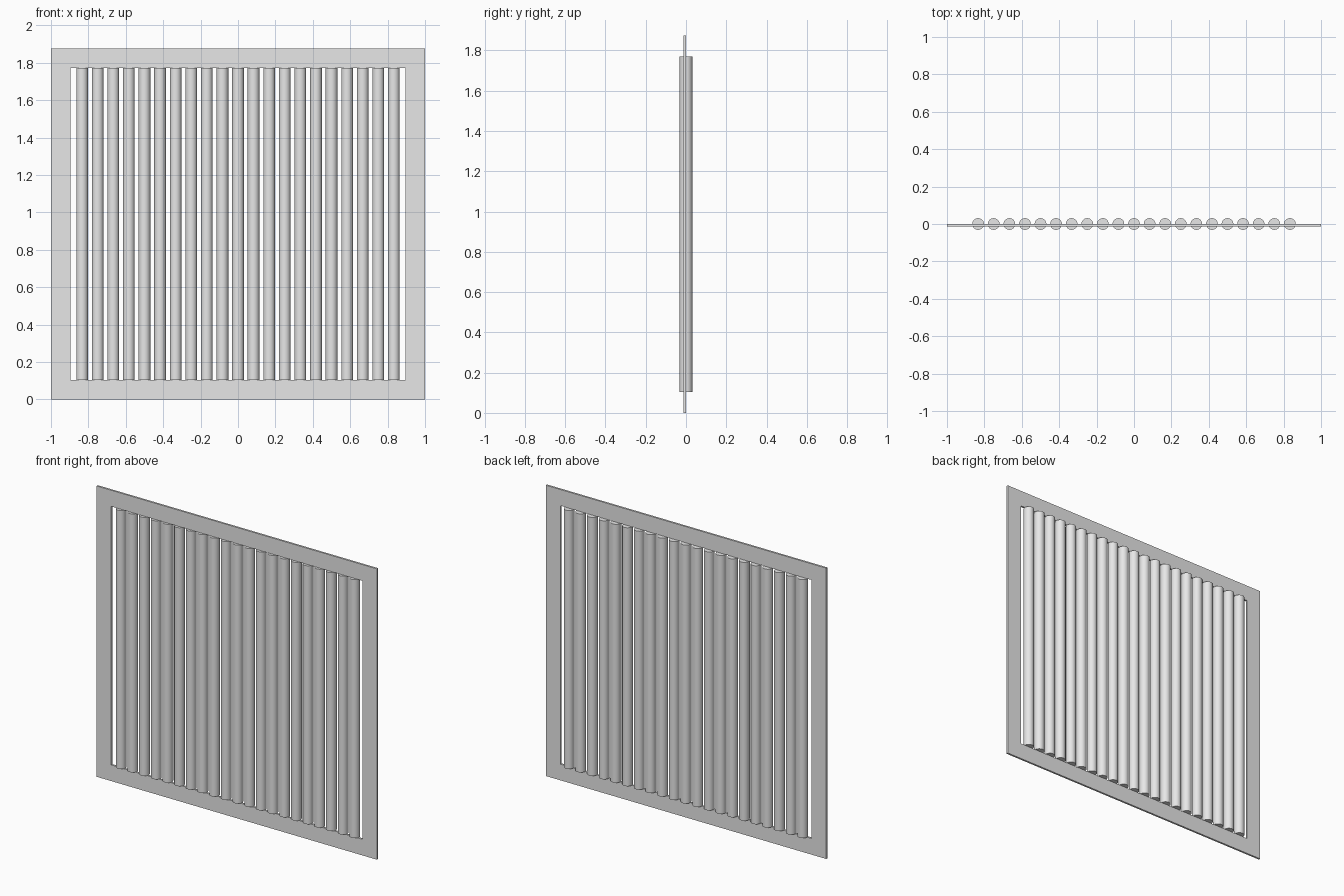
import bpy, bmesh, math

if "Cube" in bpy.data.objects:
    bpy.data.objects.remove(bpy.data.objects["Cube"], do_unlink=True)

PITCH = 2 / 24            # spacing between bars
HEIGHT = 22.5 * PITCH
BORDER = 1.25 * PITCH     # width of the flat frame
RADIUS = 0.375 * PITCH
THICK = 0.0125
BARS = 21

grey = bpy.data.materials.new("light_grey_metal")
grey.use_nodes = True
colour = (0.8, 0.8, 0.8, 1)
grey.diffuse_color = colour
grey.node_tree.nodes["Principled BSDF"].inputs["Base Color"].default_value = colour


def add_object(name, bm):
    mesh = bpy.data.meshes.new(name)
    bmesh.ops.recalc_face_normals(bm, faces=bm.faces)
    bm.to_mesh(mesh)
    bm.free()
    mesh.materials.append(grey)
    obj = bpy.data.objects.new(name, mesh)
    bpy.context.collection.objects.link(obj)
    return obj


# Flat frame: a rectangular ring extruded backwards
def rectangle(bm, inset):
    x, low, high = 1 - inset, inset, HEIGHT - inset
    corners = [(-x, low), (x, low), (x, high), (-x, high)]
    return [bm.verts.new((cx, -THICK, cz)) for cx, cz in corners]


bm = bmesh.new()
outer, inner = rectangle(bm, 0), rectangle(bm, BORDER)
for i in range(4):
    j = (i + 1) % 4
    bm.faces.new((outer[i], outer[j], inner[j], inner[i]))
ring = bmesh.ops.extrude_face_region(bm, geom=bm.faces[:], use_keep_orig=True)
moved = [v for v in ring["geom"] if isinstance(v, bmesh.types.BMVert)]
bmesh.ops.translate(bm, verts=moved, vec=(0, THICK, 0))
add_object("frame", bm)

# Row of round upright bars filling the opening
bar_mesh = None
for i in range(BARS):
    name = f"bar_{i + 1}"
    if bar_mesh is None:
        bm = bmesh.new()
        bmesh.ops.create_cone(bm, cap_ends=True, segments=32, radius1=RADIUS,
                              radius2=RADIUS, depth=HEIGHT - 2 * BORDER)
        bar = add_object(name, bm)
        bar_mesh = bar.data
        bpy.ops.object.select_all(action="DESELECT")
        bar.select_set(True)
        bpy.context.view_layer.objects.active = bar
        bpy.ops.object.shade_smooth_by_angle(angle=math.radians(30))
    else:
        bar = bpy.data.objects.new(name, bar_mesh)
        bpy.context.collection.objects.link(bar)
    bar.location = ((i - (BARS - 1) / 2) * PITCH, 0, HEIGHT / 2)
